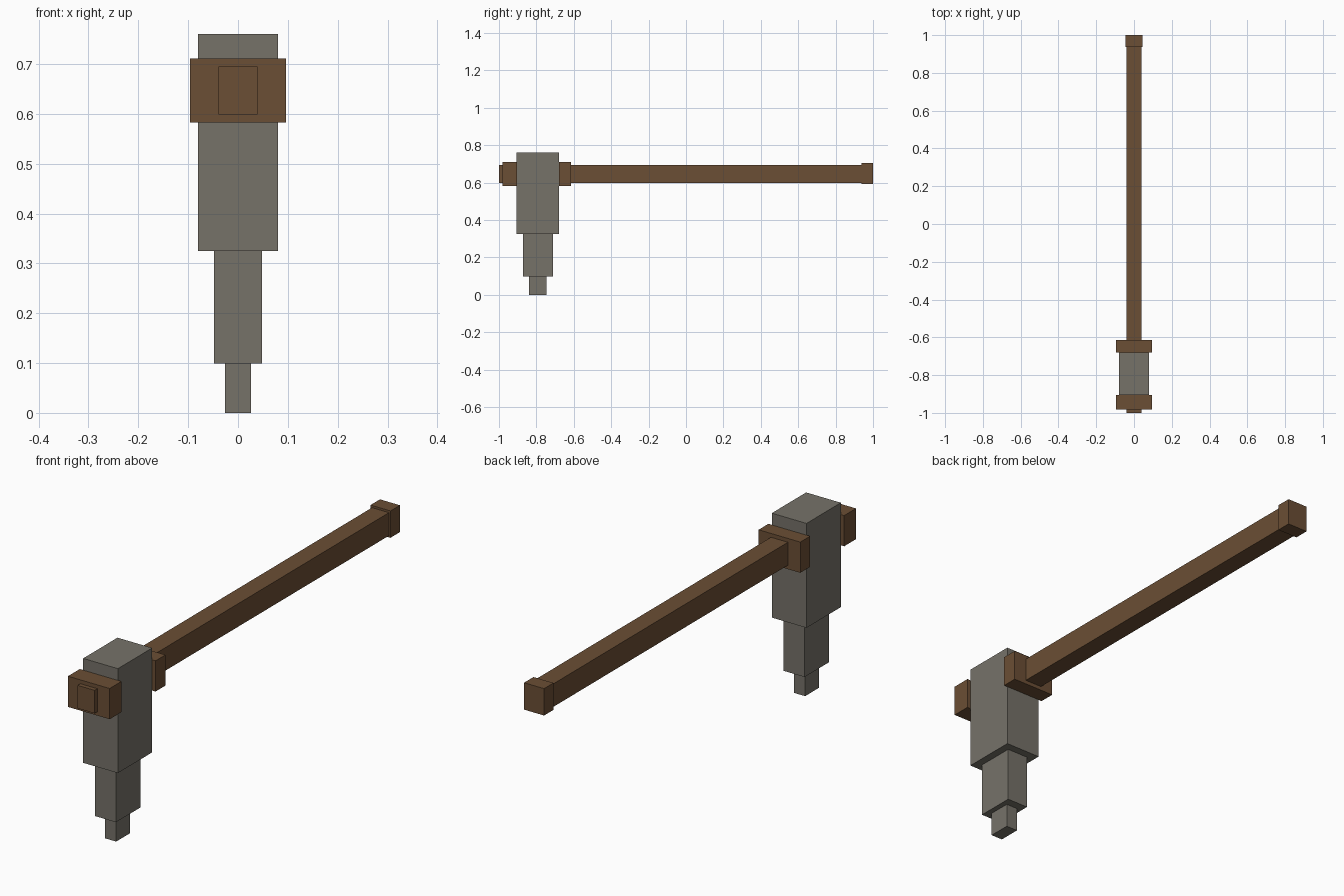
import bpy
import bmesh
from mathutils import Vector

if "Cube" in bpy.data.objects:
    bpy.data.objects.remove(bpy.data.objects["Cube"])


def material(name, rgb):
    m = bpy.data.materials.new(name)
    m.diffuse_color = (*rgb, 1.0)
    m.use_nodes = True
    m.node_tree.nodes["Principled BSDF"].inputs["Base Color"].default_value = m.diffuse_color
    return m


wood = material("brown_wood", (0.147, 0.077, 0.035))
stone = material("grey_stone", (0.181, 0.168, 0.141))


def box(name, half_x, y, z, mat):
    """Box centred on x, spanning the given y and z ranges."""
    mesh = bpy.data.meshes.new(name)
    bm = bmesh.new()
    bmesh.ops.create_cube(bm, size=1.0)
    bmesh.ops.scale(bm, verts=bm.verts, vec=(2 * half_x, y[1] - y[0], z[1] - z[0]))
    bmesh.ops.translate(bm, verts=bm.verts,
                        vec=Vector((0, sum(y) / 2, sum(z) / 2)))
    bm.to_mesh(mesh)
    bm.free()
    mesh.materials.append(mat)
    obj = bpy.data.objects.new(name, mesh)
    bpy.context.collection.objects.link(obj)
    return obj


# Long handle with end cap
box("handle", 0.039, (-1.0, 0.95), (0.599, 0.695), wood)
box("handle_end_cap", 0.046, (0.938, 1.0), (0.592, 0.704), wood)

# Collars on both sides of the head
box("front_collar", 0.096, (-0.982, -0.904), (0.583, 0.711), wood)
box("back_collar", 0.096, (-0.680, -0.615), (0.583, 0.711), wood)

# Stepped head, narrowing downwards
box("head_block", 0.08, (-0.905, -0.679), (0.325, 0.76), stone)
box("head_neck", 0.048, (-0.872, -0.712), (0.099, 0.325), stone)
box("head_tip", 0.026, (-0.839, -0.747), (0.0, 0.099), stone)
